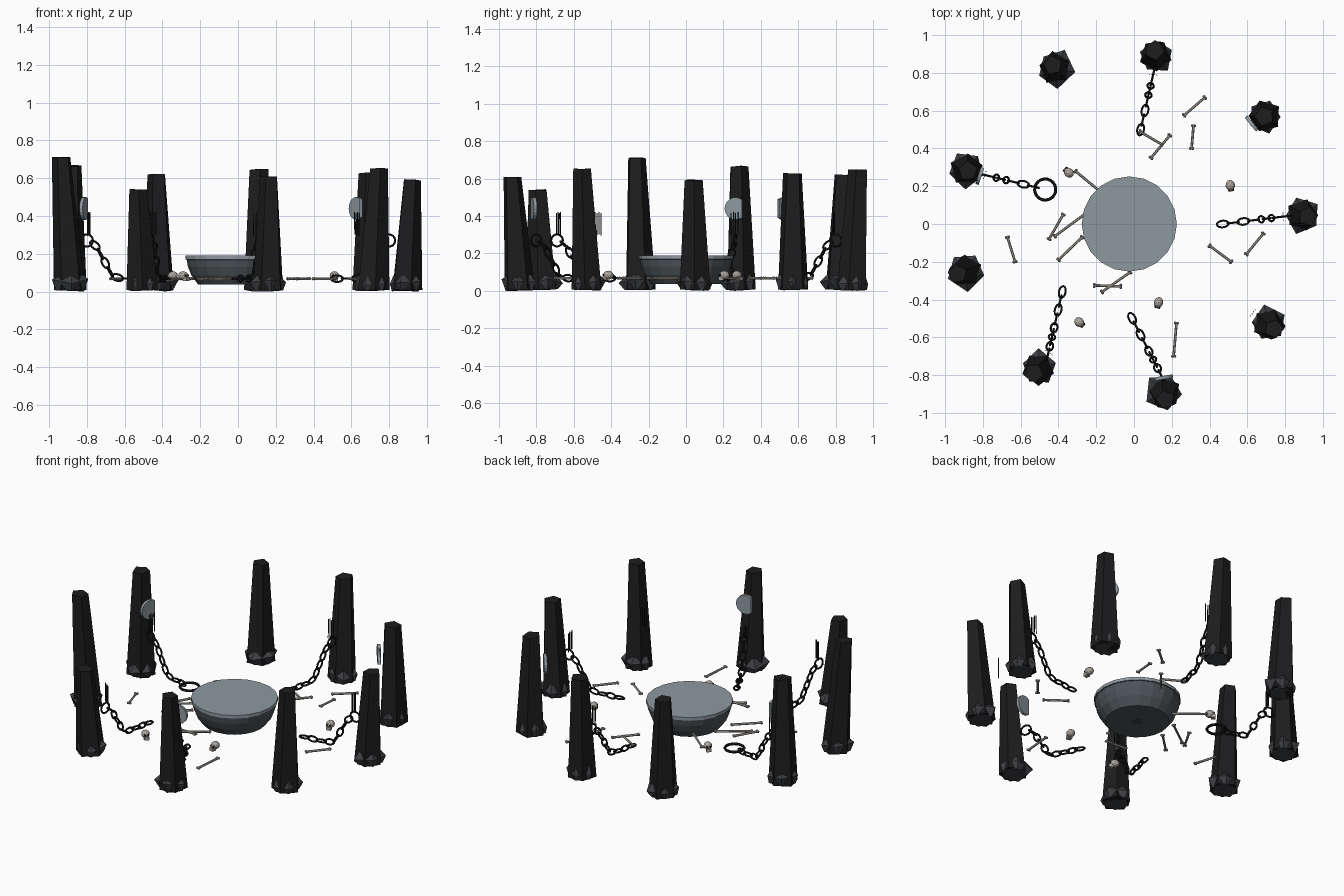
import bpy, bmesh, math, random
from mathutils import Vector, Matrix

if "Cube" in bpy.data.objects:
    bpy.data.objects.remove(bpy.data.objects["Cube"])
random.seed(7)

def material(name, c):
    m = bpy.data.materials.new(name)
    m.diffuse_color = (*c, 1)
    m.use_nodes = True
    m.node_tree.nodes["Principled BSDF"].inputs["Base Color"].default_value = m.diffuse_color
    return m

STONE = material("black stone", (0.012, 0.012, 0.013))
RUBBLE = material("grey rubble", (0.045, 0.048, 0.055))
IRON = material("black iron", (0.008, 0.009, 0.010))
BASIN = material("basin slate", (0.075, 0.09, 0.10))
PALE = material("pale blue grey", (0.27, 0.32, 0.345))
BONE = material("old bone", (0.42, 0.38, 0.34))

def finish(name, bm, *mats):
    bmesh.ops.recalc_face_normals(bm, faces=bm.faces)
    me = bpy.data.meshes.new(name)
    bm.to_mesh(me)
    bm.free()
    ob = bpy.data.objects.new(name, me)
    bpy.context.collection.objects.link(ob)
    for m in mats:
        me.materials.append(m)
    return ob

def loft(bm, rings, cap=True, closed=False):
    """Skin a list of equal-length point rings with quads."""
    vs = [[bm.verts.new(p) for p in r] for r in rings]
    n = len(vs[0])
    pairs = list(zip(vs, vs[1:])) + ([(vs[-1], vs[0])] if closed else [])
    for a, b in pairs:
        for i in range(n):
            bm.faces.new((a[i], a[(i + 1) % n], b[(i + 1) % n], b[i]))
    if cap and not closed:
        bm.faces.new(vs[0][::-1])
        bm.faces.new(vs[-1])

def circle(c, r, n, phase=0.0, jit=0.0, zjit=0.0):
    out = []
    for i in range(n):
        a = phase + math.tau * i / n
        q = r + random.uniform(-jit, jit)
        out.append((c[0] + q * math.cos(a), c[1] + q * math.sin(a), c[2] + random.uniform(-zjit, zjit)))
    return out

def frame(loc, x_axis, y_axis):
    x = Vector(x_axis).normalized()
    z = x.cross(Vector(y_axis)).normalized()
    y = z.cross(x)
    m = Matrix((x, y, z)).transposed().to_4x4()
    m.translation = loc
    return m

def link(bm, mat, a, b, tube, n=14, k=5):
    """Oval ring lying in the local xy plane."""
    rings = []
    for i in range(n):
        t = math.tau * i / n
        d = Vector((math.cos(t), math.sin(t), 0))
        c = Vector((a * d.x, b * d.y, 0))
        rings.append([mat @ (c + tube * (d * math.cos(u) + Vector((0, 0, math.sin(u)))))
                      for u in (math.tau * j / k for j in range(k))])
    loft(bm, rings, closed=True)

# base x, y, top x, y, height, angle of one corner
PILLARS = [(0.89, 0.045, 0.92, 0.04, 0.595, 0.0),
           (0.69, 0.57, 0.69, 0.57, 0.63, 0.6),
           (0.115, 0.89, 0.108, 0.92, 0.65, 1.0),
           (-0.42, 0.825, -0.43, 0.84, 0.625, 1.7),
           (-0.885, 0.29, -0.88, 0.28, 0.67, 1.5),
           (-0.89, -0.25, -0.935, -0.265, 0.715, 0.4),
           (-0.505, -0.765, -0.53, -0.79, 0.545, 2.2),
           (0.16, -0.89, 0.165, -0.93, 0.615, 0.5),
           (0.71, -0.53, 0.74, -0.555, 0.655, 2.4)]

# standing stones with a ring of jagged rubble at each foot
for i, (x, y, tx, ty, h, ph) in enumerate(PILLARS):
    bm = bmesh.new()
    loft(bm, [circle((x, y, 0.008), 0.088, 5, ph, 0.006),
              circle((tx, ty, h - 0.004), 0.051, 5, ph + 0.08, 0.003, 0.004)])
    finish(f"standing_stone_{i}", bm, STONE)
    bm = bmesh.new()
    p2 = ph + math.pi / 5
    loft(bm, [circle((x, y, 0.005), 0.078, 5, p2, 0.004, 0.005),
              circle((x, y, 0.05), 0.098, 5, p2, 0.014, 0.018),
              circle((x, y, 0.083), 0.070, 5, p2, 0.004, 0.006)])
    finish(f"foot_rubble_{i}", bm, RUBBLE)

def inward(i):
    x, y = PILLARS[i][:2]
    return Vector((x, y, 0)), Vector((-x, -y, 0)).normalized()

# crescents on every third stone
for i in (1, 4, 7):
    c, d = inward(i)
    m = frame(c + d * 0.076 + Vector((0, 0, 0.44)), Vector((0, 0, 1)).cross(d), (0, 0, 1))
    ang = [math.radians(55 + 250 * k / 14) for k in range(15)]
    outer = [Vector((0.06 * math.cos(a), 0.06 * math.sin(a), 0)) for a in ang]
    hub = Vector((0.022, 0, 0))
    r_in = (outer[0] - hub).length
    a0 = math.atan2(outer[0].y, outer[0].x - hub.x)
    inner = [hub + r_in * Vector((math.cos(a), math.sin(a), 0))
             for a in (a0 + (math.tau - 2 * a0) * k / 14 for k in range(1, 14))]
    bm = bmesh.new()
    n = Vector((0, 0, 0.009))
    pts = outer + inner[::-1]
    loft(bm, [[m @ (p - n) for p in pts], [m @ (p + n) for p in pts]])
    bmesh.ops.triangulate(bm, faces=[f for f in bm.faces if len(f.verts) > 4])
    finish(f"crescent_{i}", bm, PALE)

# claw scratches on alternate stones
for i in (0, 2, 4, 6, 8):
    c, d = inward(i)
    side = Vector((0, 0, 1)).cross(d)
    bm = bmesh.new()
    for k in range(4):
        lean = side * 0.012 + Vector((0, 0, 1))
        m = frame(c + d * 0.10 + side * (k - 1.5) * 0.013 + Vector((0, 0, 0.355 + 0.006 * (k % 2))), lean, side)
        bmesh.ops.create_cube(bm, size=1, matrix=m @ Matrix.Diagonal((0.12, 0.004, 0.004, 1)))
    finish(f"scratches_{i}", bm, IRON)

# chains: stone index and end point on the floor
DROP = [(0, 0.27), (0.05, 0.24), (0.10, 0.15), (0.14, 0.08), (0.19, 0.068)]
for i, ex, ey in ((0, 0.47, 0.0), (2, 0.035, 0.50), (4, -0.48, 0.185), (6, -0.38, -0.36), (7, -0.01, -0.50)):
    c, d = inward(i)
    end = Vector((ex, ey, 0))
    start = c + d * 0.09
    run = (end - start).length
    d = (end - start).normalized()
    path = [start + d * s + Vector((0, 0, z)) for s, z in DROP + [(run, 0.068)]]
    total = sum((b - a).length for a, b in zip(path, path[1:]))

    def at(s):
        for a, b in zip(path, path[1:]):
            L = (b - a).length
            if s <= L:
                break
            s -= L
        return a + (b - a) * min(s / L, 1)
    bm = bmesh.new()
    side = Vector((0, 0, 1)).cross(d)
    link(bm, frame(path[0], d, (0, 0, 1)), 0.032, 0.032, 0.006)      # wall ring
    count = round((total - 0.05) / 0.052)
    step = (total - 0.05) / count
    for k in range(count + 1):
        s = 0.05 + k * step
        t = at(min(s + 0.02, total)) - at(s - 0.02)
        flat = (count - k) % 2 == 0
        if i == 4 and k == count:                                    # open shackle
            link(bm, frame(path[-1] + d * 0.01, d, side), 0.056, 0.056, 0.008, 20, 6)
        else:
            link(bm, frame(at(s), t, side if flat else t.cross(side)), 0.031, 0.017, 0.006)
    finish(f"chain_{i}", bm, IRON)

# stone basin filled to the brim
bm = bmesh.new()
profile = [(0.034, 0.036), (0.185, 0.036), (0.222, 0.085), (0.24, 0.13), (0.247, 0.168), (0.252, 0.170), (0.252, 0.19)]
loft(bm, [circle((-0.025, 0, z), r, 20) for r, z in profile])
ob = finish("basin", bm, BASIN, PALE, RUBBLE)
for f in ob.data.polygons:
    if f.center.z > 0.175:
        f.material_index = 1
    elif len(f.vertices) > 4:
        f.material_index = 2

# scattered bones: end points on the floor
BONES = [(0.03, 0.49, 0.15, 0.42), (0.19, 0.47, 0.09, 0.35), (0.375, 0.67, 0.265, 0.575),
         (0.315, 0.52, 0.305, 0.40), (-0.31, 0.28, -0.14, 0.14), (-0.375, 0.05, -0.45, -0.08),
         (-0.25, 0.06, -0.42, -0.065), (-0.275, -0.07, -0.40, -0.19), (-0.67, -0.07, -0.63, -0.20),
         (-0.02, -0.255, -0.17, -0.36), (-0.21, -0.325, -0.07, -0.33), (0.225, -0.525, 0.21, -0.70),
         (0.40, -0.115, 0.515, -0.20), (0.685, -0.05, 0.595, -0.16)]
for i, (x1, y1, x2, y2) in enumerate(BONES):
    a, b = Vector((x1, y1, 0.068)), Vector((x2, y2, 0.068))
    d = (b - a).normalized()
    side = Vector((-d.y, d.x, 0))
    bm = bmesh.new()
    up = Vector((0, 0, 1))
    loft(bm, [[p + 0.007 * (side * math.cos(t) + up * math.sin(t)) for t in (math.tau * j / 6 for j in range(6))]
              for p in (a, b)])
    for p in (a, b):
        for s in (-1, 1):
            bmesh.ops.create_icosphere(bm, subdivisions=1, radius=0.009,
                                       matrix=Matrix.Translation(p + side * s * 0.006))
    finish(f"bone_{i}", bm, BONE)

# skulls: cranium, jaw and dark eye sockets
for i, (x, y, turn) in enumerate(((-0.345, 0.272, 2.4), (0.51, 0.205, -1.4), (0.13, -0.415, -1.8), (-0.29, -0.52, -0.7))):
    m = Matrix.Translation((x, y, 0.084)) @ Matrix.Rotation(turn, 4, 'Z')
    bm = bmesh.new()
    bmesh.ops.create_icosphere(bm, subdivisions=2, radius=0.025, matrix=m @ Matrix.Diagonal((1.15, 1, 0.95, 1)))
    bmesh.ops.create_cube(bm, size=1, matrix=m @ Matrix.Translation((0.02, 0, -0.018)) @ Matrix.Diagonal((0.026, 0.028, 0.02, 1)))
    finish(f"skull_{i}", bm, BONE)
    bm = bmesh.new()
    for s in (-1, 1):
        bmesh.ops.create_icosphere(bm, subdivisions=1, radius=0.007, matrix=m @ Matrix.Translation((0.024, s * 0.010, 0.001)))
    finish(f"skull_sockets_{i}", bm, IRON)
